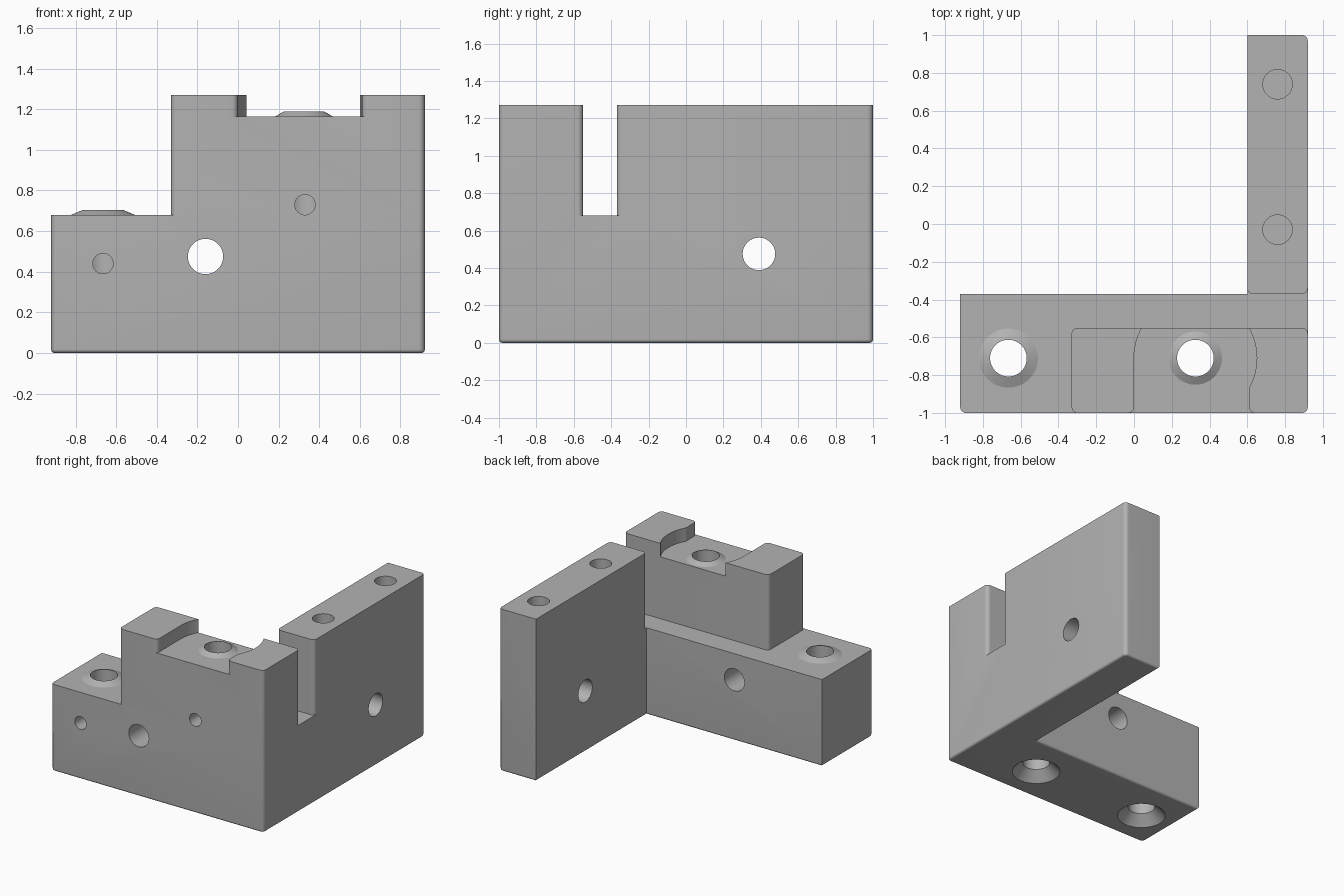
import bpy, bmesh, math
from mathutils import Vector

if "Cube" in bpy.data.objects:
    bpy.data.objects.remove(bpy.data.objects["Cube"])

grey = bpy.data.materials.new("machined_grey")
grey.diffuse_color = (0.45, 0.45, 0.45, 1)
grey.use_nodes = True
grey.node_tree.nodes["Principled BSDF"].inputs["Base Color"].default_value = grey.diffuse_color
STEPS = 8                      # segments per rounded corner
R = 0.03                       # corner radius


def outline(points):
    """Corner list (x, y, radius) -> polygon with rounded right-angle corners."""
    out, n = [], len(points)
    for i, (x, y, r) in enumerate(points):
        p = Vector((x, y))
        if not r:
            out.append(p)
            continue
        a = (Vector(points[i - 1][:2]) - p).normalized() * r
        b = (Vector(points[(i + 1) % n][:2]) - p).normalized() * r
        for k in range(STEPS + 1):
            t = k / STEPS * math.pi / 2
            out.append(p + a * (1 - math.sin(t)) + b * (1 - math.cos(t)))
    return out


def make(name, bm):
    bmesh.ops.recalc_face_normals(bm, faces=bm.faces)
    mesh = bpy.data.meshes.new(name)
    bm.to_mesh(mesh)
    bm.free()
    mesh.materials.append(grey)
    ob = bpy.data.objects.new(name, mesh)
    bpy.context.collection.objects.link(ob)
    return ob


def prism(name, points, z0, z1, bottom_round=0):
    bm = bmesh.new()
    face = bm.faces.new([bm.verts.new((p.x, p.y, z0)) for p in outline(points)])
    ext = bmesh.ops.extrude_face_region(bm, geom=[face], use_keep_orig=True)
    top = [v for v in ext["geom"] if isinstance(v, bmesh.types.BMVert)]
    bmesh.ops.translate(bm, verts=top, vec=(0, 0, z1 - z0))
    bmesh.ops.recalc_face_normals(bm, faces=bm.faces)
    if bottom_round:
        low = [e for e in bm.edges if all(v.co.z < z0 + 1e-4 for v in e.verts)]
        bmesh.ops.bevel(bm, geom=low, offset=bottom_round, segments=STEPS,
                        profile=0.5, affect='EDGES')
    return make(name, bm)


def rod(name, start, end, r0, r1=None):
    """Cylinder or cone from start to end."""
    a, b = Vector(start), Vector(end)
    bm = bmesh.new()
    bmesh.ops.create_cone(bm, cap_ends=True, segments=48, radius1=r0,
                          radius2=r0 if r1 is None else r1, depth=(b - a).length)
    bm.transform((b - a).to_track_quat('Z', 'Y').to_matrix().to_4x4())
    bmesh.ops.translate(bm, verts=bm.verts, vec=(a + b) / 2)
    return make(name, bm)


def combine(body, part, op):
    mod = body.modifiers.new(op.lower(), 'BOOLEAN')
    mod.operation, mod.object, mod.solver = op, part, 'EXACT'
    bpy.context.view_layer.objects.active = body
    bpy.ops.object.modifier_apply(modifier=mod.name)
    bpy.data.objects.remove(part)


def arc(a0, a1, n=12):
    """Points on the round seat between the two cheeks."""
    return [(0.325 + 0.325 * math.cos(math.radians(a0 + (a1 - a0) * k / n)),
             -0.71 + 0.325 * math.sin(math.radians(a0 + (a1 - a0) * k / n)), 0)
            for k in range(n + 1)]


# L-shaped base
body = prism("bracket_body", [(-0.92, -1, R), (0.92, -1, R), (0.92, 1, R), (0.60, 1, 0),
                              (0.60, -0.37, 0), (-0.92, -0.37, 0)], 0, 0.68, 0.018)

# Raised block, its two cheeks, and the long arm
S = math.degrees(math.asin(0.16 / 0.325))
parts = [
    prism("raised_block", [(-0.33, -1, R), (0.92, -1, R), (0.92, -0.55, R),
                           (-0.33, -0.55, R)], 0.68, 1.165),
    prism("left_cheek", [(-0.33, -1, R), (0, -1, R)] + arc(180, 180 - S)
          + [(-0.33, -0.55, R)], 1.165, 1.27),
    prism("right_cheek", [(0.61, -1, R), (0.92, -1, R), (0.92, -0.55, R)]
          + arc(S, -S, 16), 1.165, 1.27),
    prism("arm", [(0.60, -0.37, R), (0.92, -0.37, R), (0.92, 1, R), (0.60, 1, 0)],
          0.68, 1.27),
]
# Low conical rims around the bolt holes
BOLTS = [(-0.665, 0.68), (0.325, 1.165)]
for x, z in BOLTS:
    parts.append(rod("rim", (x, -0.71, z - 0.01), (x, -0.71, z + 0.024), 0.18 if x < 0 else 0.158, 0.1))
for p in parts:
    combine(body, p, 'UNION')

# Countersunk bolt holes
holes = []
for x, z in BOLTS:
    holes.append(rod("bolt_hole", (x, -0.71, -0.1), (x, -0.71, 1.5), 0.097))
    holes.append(rod("countersink", (x, -0.71, -0.02), (x, -0.71, 0.075), 0.193, 0.095))
# Cross holes, set-screw holes and blind holes on the arm top
holes += [
    rod("front_hole", (-0.16, -1.1, 0.475), (-0.16, -0.2, 0.475), 0.087),
    rod("side_hole", (0.4, 0.39, 0.475), (1.1, 0.39, 0.475), 0.087),
    rod("set_screw_hole", (-0.665, -1.1, 0.44), (-0.665, -0.71, 0.44), 0.05),
    rod("set_screw_hole", (0.33, -1.1, 0.73), (0.33, -0.71, 0.73), 0.05),
    rod("arm_top_hole", (0.76, 0.74, 0.9), (0.76, 0.74, 1.4), 0.078),
    rod("arm_top_hole", (0.76, -0.03, 0.9), (0.76, -0.03, 1.4), 0.078),
]
for h in holes:
    combine(body, h, 'DIFFERENCE')

# Merge flat faces and shade
bm = bmesh.new()
bm.from_mesh(body.data)
bmesh.ops.remove_doubles(bm, verts=bm.verts, dist=1e-5)
bmesh.ops.dissolve_limit(bm, angle_limit=math.radians(0.3), verts=bm.verts, edges=bm.edges)
bm.to_mesh(body.data)
bm.free()
body.select_set(True)
bpy.context.view_layer.objects.active = body
bpy.ops.object.shade_smooth_by_angle(angle=math.radians(15))
